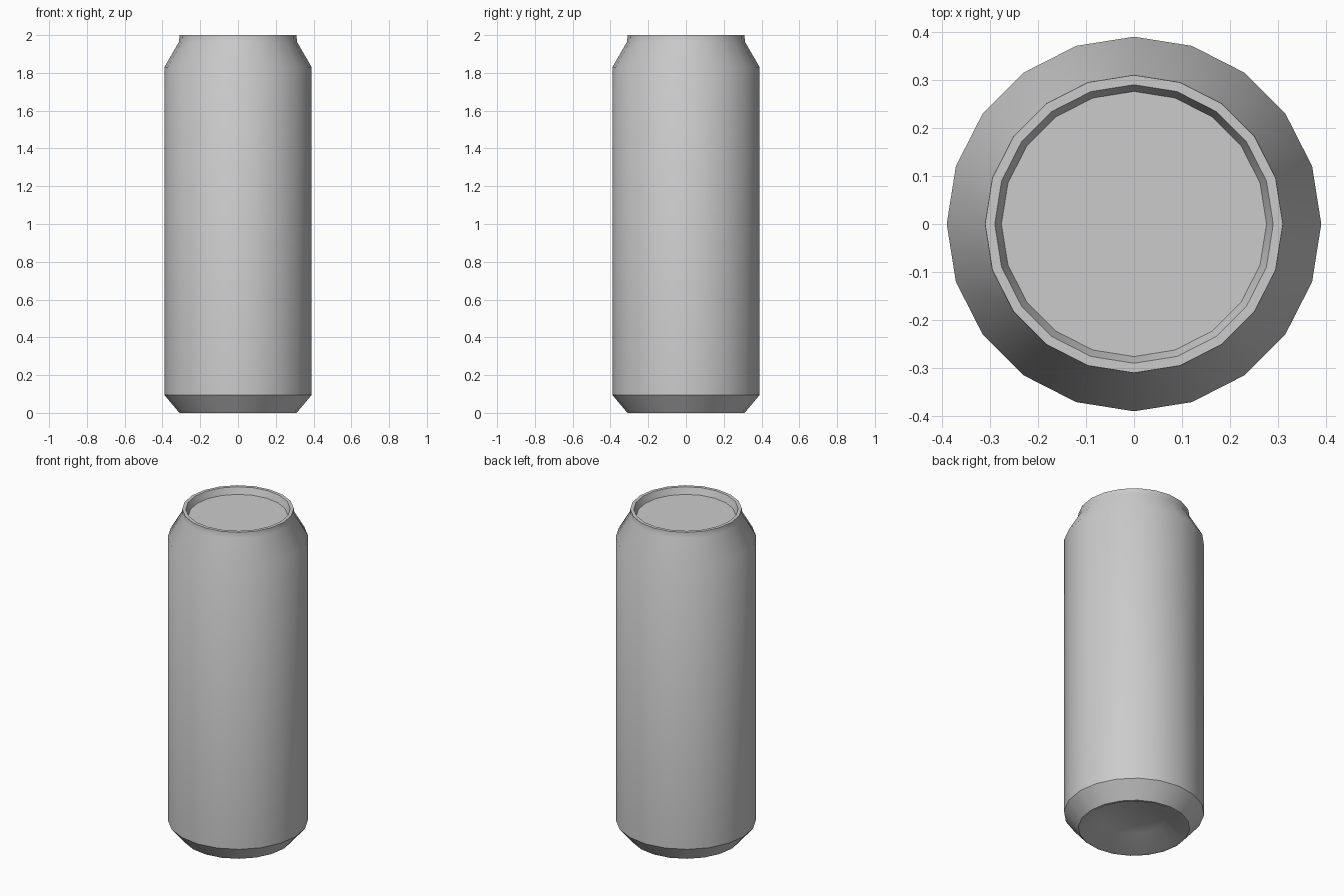
import bpy, bmesh, math

if "Cube" in bpy.data.objects:
    bpy.data.objects.remove(bpy.data.objects["Cube"])

SIDES = 20

# Profile (radius, height) from the underside recess, up the wall, to the lid
profile = [
    (0.173, 0.065), (0.295, 0.0), (0.31, 0.0),      # domed base and foot
    (0.39, 0.095), (0.39, 1.83),                    # body wall
    (0.312, 1.965), (0.31, 2.0),                    # shoulder and neck
    (0.29, 2.0), (0.276, 1.96),                     # rim and sunken lid
]

bm = bmesh.new()
rings = []
for r, z in profile:
    rings.append([bm.verts.new((r * math.cos(2 * math.pi * i / SIDES),
                                r * math.sin(2 * math.pi * i / SIDES), z))
                  for i in range(SIDES)])

# Bands between neighbouring rings
for a, b in zip(rings, rings[1:]):
    for i in range(SIDES):
        j = (i + 1) % SIDES
        bm.faces.new((a[i], a[j], b[j], b[i]))

# Flat base panel and lid panel
bm.faces.new(rings[0][::-1])
bm.faces.new(rings[-1])
bmesh.ops.recalc_face_normals(bm, faces=bm.faces[:])

mesh = bpy.data.meshes.new("drink_can")
bm.to_mesh(mesh)
bm.free()
can = bpy.data.objects.new("drink_can", mesh)
bpy.context.collection.objects.link(can)

# Smooth wall and shoulder, crisp base and rim edges
bpy.context.view_layer.objects.active = can
can.select_set(True)
bpy.ops.object.shade_smooth_by_angle(angle=math.radians(35))
